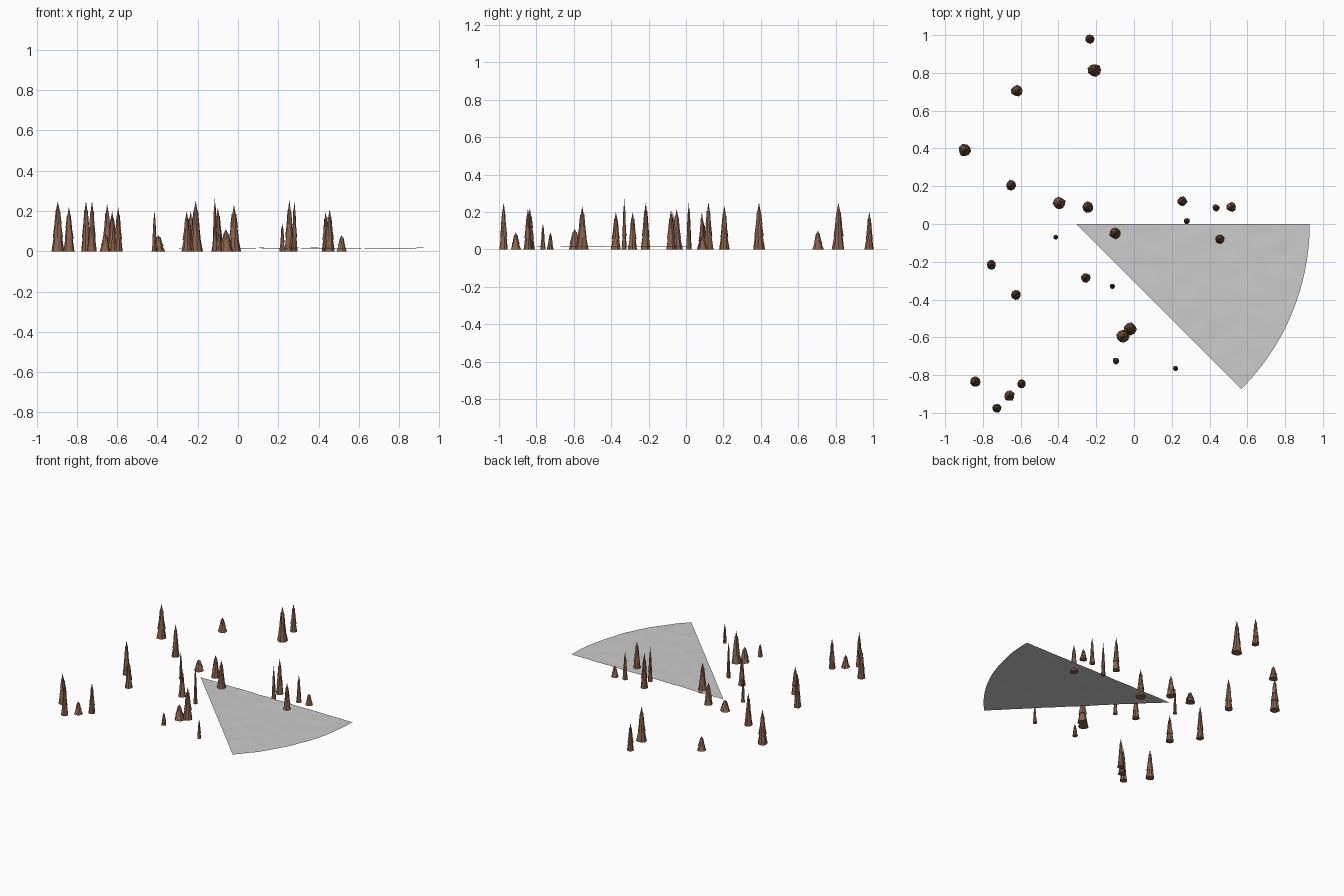
import bpy, bmesh, math, random
from mathutils import Vector, noise

if "Cube" in bpy.data.objects:
    bpy.data.objects.remove(bpy.data.objects["Cube"])
random.seed(4)


def material(name, rgb):
    m = bpy.data.materials.new(name)
    m.use_nodes = True
    m.diffuse_color = (*rgb, 1)
    m.node_tree.nodes["Principled BSDF"].inputs["Base Color"].default_value = (*rgb, 1)
    return m


def add_object(name, bm, mat):
    me = bpy.data.meshes.new(name)
    bm.to_mesh(me)
    bm.free()
    me.materials.append(mat)
    ob = bpy.data.objects.new(name, me)
    bpy.context.collection.objects.link(ob)
    return ob


brown = material("brown", (0.26, 0.125, 0.075))
grey = material("pale grey", (0.6, 0.6, 0.6))

SIDES, TIERS, BASE = 9, 4, 0.005


def tree(name, x, y, radius, height):
    """Stack of overlapping flared skirts ending in a point."""
    bm = bmesh.new()
    step = height / TIERS
    for t in range(TIERS):
        low = BASE + t * step
        top = height if t == TIERS - 1 else low + step * 1.15
        r_low = radius * (1 - t / TIERS) ** 0.85
        r_top = 0 if t == TIERS - 1 else r_low * 0.62
        turn = random.uniform(0, math.tau)
        rings = []
        for r, z, jitter in ((r_low, low, 0.1), (r_top, top, 0)):
            ring = []
            for i in range(SIDES):
                a = turn + math.tau * i / SIDES
                k = r * (1 + random.uniform(-jitter, jitter))
                ring.append(bm.verts.new((x + k * math.cos(a), y + k * math.sin(a), z)))
            rings.append(ring)
        for i in range(SIDES):
            j = (i + 1) % SIDES
            bm.faces.new((rings[0][i], rings[0][j], rings[1][j], rings[1][i]))
        bm.faces.new(rings[0][::-1])
    bmesh.ops.remove_doubles(bm, verts=bm.verts, dist=0.00005)
    for v in bm.verts:
        v.co.z = max(v.co.z, 0) if v.co.z > BASE + 0.001 else 0
    return add_object(name, bm, brown)


# Trees: x, y, radius, height
TREES = [
    (-.235, .98, .025, .20), (-.21, .815, .034, .25), (-.62, .705, .03, .10),
    (-.895, .39, .033, .25), (-.65, .205, .027, .235), (-.395, .11, .033, .08),
    (-.245, .09, .03, .16), (-.10, -.05, .031, .215), (-.415, -.07, .013, .205),
    (.255, .12, .026, .255), (.28, .015, .016, .25), (.435, .085, .019, .2),
    (.515, .09, .025, .08), (.455, -.08, .027, .21), (-.755, -.215, .026, .25),
    (-.625, -.375, .027, .20), (-.255, -.285, .025, .20), (-.115, -.33, .014, .27),
    (-.02, -.555, .033, .23), (-.06, -.595, .034, .11), (-.095, -.725, .018, .09),
    (.22, -.765, .014, .14), (-.84, -.835, .029, .22), (-.595, -.845, .024, .22),
    (-.66, -.91, .028, .09), (-.725, -.975, .024, .25),
]
for n, spec in enumerate(TREES):
    tree(f"conifer_{n + 1:02d}", *spec)

# Gently rippled ground wedge, an eighth of a disc
bm = bmesh.new()
APEX, RADIUS, RINGS, SPOKES = Vector((-.305, 0, 0.016)), 1.235, 48, 40


def ground_point(i, j):
    a = -math.pi / 4 * (1 - j / SPOKES)
    r = RADIUS * i / RINGS
    p = APEX + Vector((r * math.cos(a), r * math.sin(a), 0))
    p.z += 0.003 * noise.noise(p * 9)
    return bm.verts.new(p)


tip = ground_point(0, 0)
previous = None
for i in range(1, RINGS + 1):
    row = [ground_point(i, j) for j in range(SPOKES + 1)]
    for j in range(SPOKES):
        if previous:
            bm.faces.new((previous[j], row[j], row[j + 1], previous[j + 1]))
        else:
            bm.faces.new((tip, row[j], row[j + 1]))
    previous = row
for f in bm.faces:
    f.smooth = True
add_object("ground_wedge", bm, grey)
